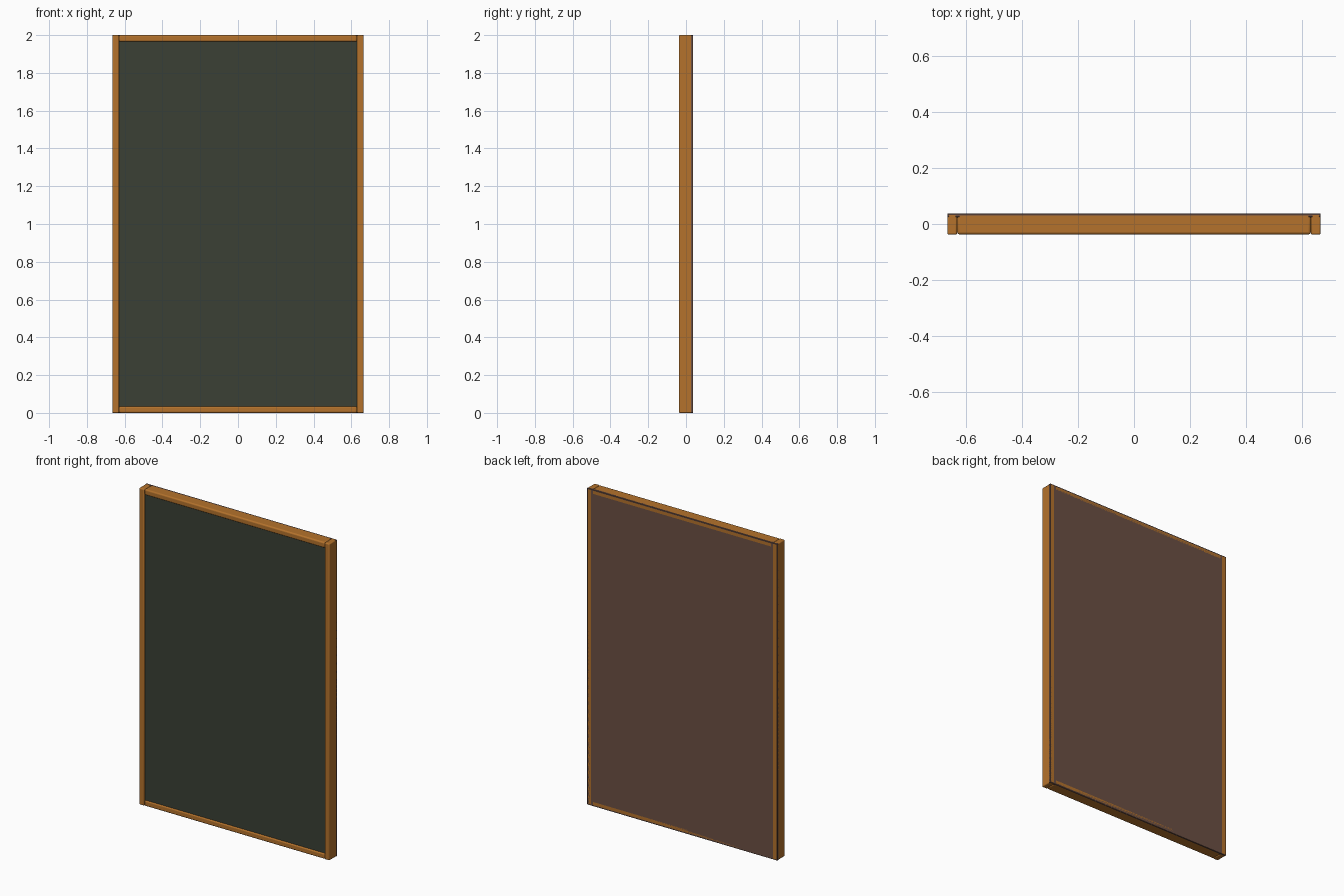
import bpy

if "Cube" in bpy.data.objects:
    bpy.data.objects.remove(bpy.data.objects["Cube"])

# Flat colours
def material(name, rgb):
    m = bpy.data.materials.new(name)
    m.diffuse_color = (*rgb, 1.0)
    m.use_nodes = True
    m.node_tree.nodes["Principled BSDF"].inputs["Base Color"].default_value = m.diffuse_color
    return m

wood = material("honey_wood", (0.46, 0.17, 0.025))
slate = material("dark_green_slate", (0.043, 0.051, 0.036))
backing = material("brown_backing", (0.15, 0.08, 0.058))

def box(name, lo, hi, mat, bevel=0.0, segments=3):
    bpy.ops.mesh.primitive_cube_add(size=1)
    o = bpy.context.object
    o.name = name
    o.location = [(a + b) / 2 for a, b in zip(lo, hi)]
    o.scale = [b - a for a, b in zip(lo, hi)]
    bpy.ops.object.transform_apply(location=True, rotation=False, scale=True)
    o.data.materials.append(mat)
    if bevel:
        b = o.modifiers.new("Rounded edges", 'BEVEL')
        b.width, b.segments = bevel, segments
        bpy.ops.object.shade_smooth_by_angle()
    return o

W, IN, H, D = 0.665, 0.63, 2.0, 0.038   # half width, inner half width, height, half depth
BAR = W - IN

# Upright stiles, full depth so their backs show beside the backing
for side, x0, x1 in (("left", -W, -IN), ("right", IN, W)):
    box(side + "_stile", (x0, -D, 0), (x1, D, H), wood, 0.006)

# Top and bottom rails between the stiles
for name, z0 in (("bottom_rail", 0), ("top_rail", H - BAR)):
    box(name, (-IN, -D + 0.001, z0), (IN, D, z0 + BAR), wood, 0.008)

# Writing surface just behind the frame front
box("writing_board", (-IN - 0.005, -D + 0.008, 0.02), (IN + 0.005, 0.025, H - 0.02), slate)

# Backing sheet covering the whole rear
box("back_panel", (-W, 0.024, 0), (W, D, H), backing, 0.002, 1)
